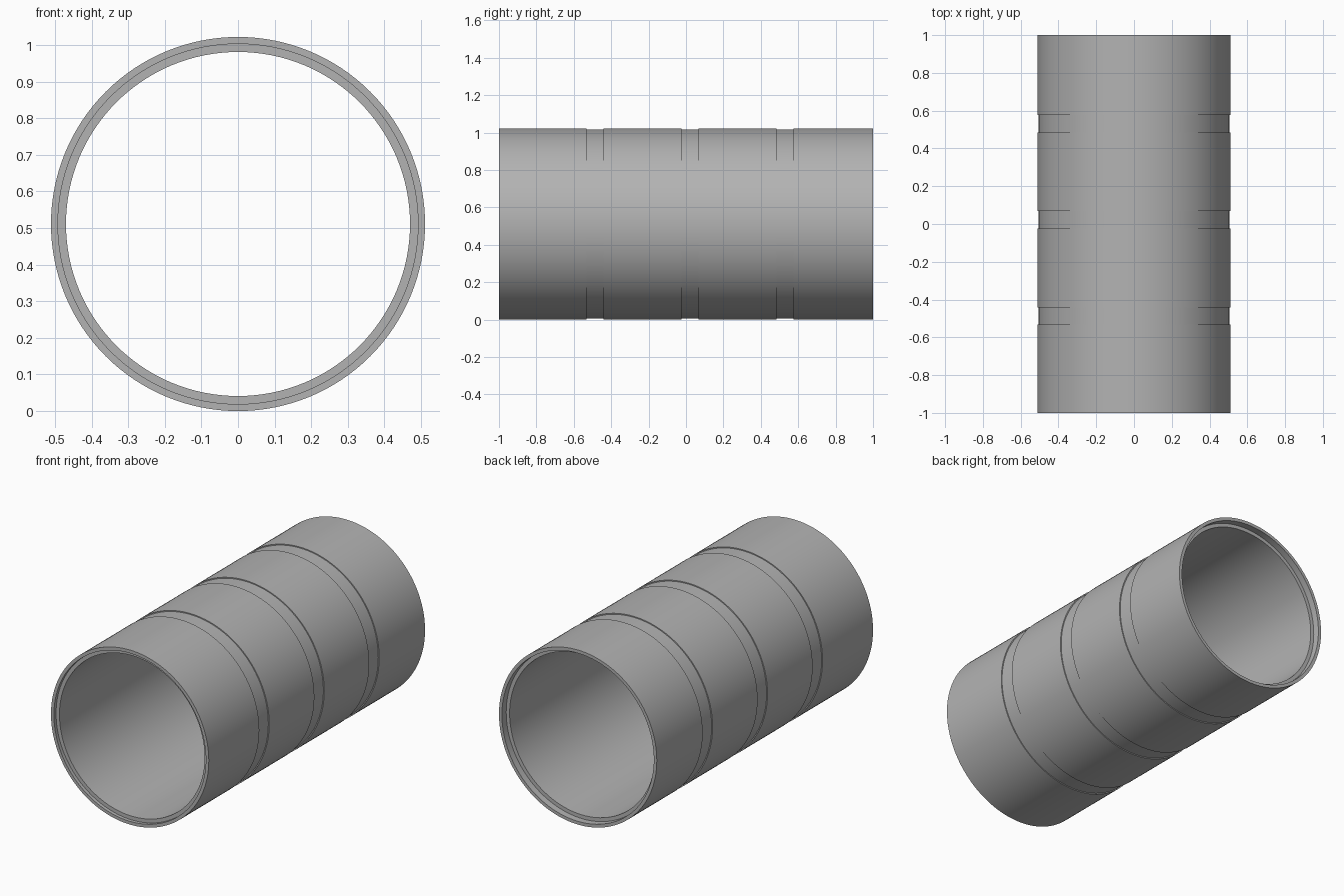
import bpy, bmesh, math

cube = bpy.data.objects.get("Cube")
if cube:
    bpy.data.objects.remove(cube, do_unlink=True)

# Single grey for the whole pipe
grey = bpy.data.materials.new("plain_grey")
grey.use_nodes = True
colour = (0.45, 0.45, 0.45, 1)
grey.diffuse_color = colour
grey.node_tree.nodes["Principled BSDF"].inputs["Base Color"].default_value = colour

SIDES = 128
R_OUT, R_STEP, R_IN = 0.511, 0.492, 0.47
R_GROOVE = 0.505
HALF_GROOVE = 0.046
FRONT_RECESS, BACK_RECESS = 0.02, 0.04


def lathe(name, profile):
    """Spin a closed (radius, y) profile around the y axis."""
    bm = bmesh.new()
    rings = []
    for i in range(SIDES):
        a = math.tau * i / SIDES
        rings.append([bm.verts.new((r * math.cos(a), y, R_OUT + r * math.sin(a)))
                      for r, y in profile])
    n = len(profile)
    for i, ring in enumerate(rings):
        nxt = rings[(i + 1) % SIDES]
        for j in range(n):
            k = (j + 1) % n
            bm.faces.new((ring[j], ring[k], nxt[k], nxt[j]))
    bmesh.ops.recalc_face_normals(bm, faces=bm.faces)
    mesh = bpy.data.meshes.new(name)
    bm.to_mesh(mesh)
    bm.free()
    mesh.materials.append(grey)
    obj = bpy.data.objects.new(name, mesh)
    bpy.context.collection.objects.link(obj)
    bpy.ops.object.select_all(action='DESELECT')
    obj.select_set(True)
    bpy.context.view_layer.objects.active = obj
    bpy.ops.object.shade_smooth_by_angle(angle=math.radians(30))
    return obj


# Outer wall with three shallow grooves
profile = [(R_OUT, -1)]
for c in (-0.487, 0.022, 0.53):
    lo, hi = c - HALF_GROOVE, c + HALF_GROOVE
    profile += [(R_OUT, lo), (R_GROOVE, lo), (R_GROOVE, hi), (R_OUT, hi)]

# Stepped back end, bore, stepped front end
profile += [(R_OUT, 1), (R_STEP, 1), (R_STEP, 1 - BACK_RECESS), (R_IN, 1 - BACK_RECESS),
            (R_IN, FRONT_RECESS - 1), (R_STEP, FRONT_RECESS - 1), (R_STEP, -1)]
lathe("grooved_pipe", profile)
